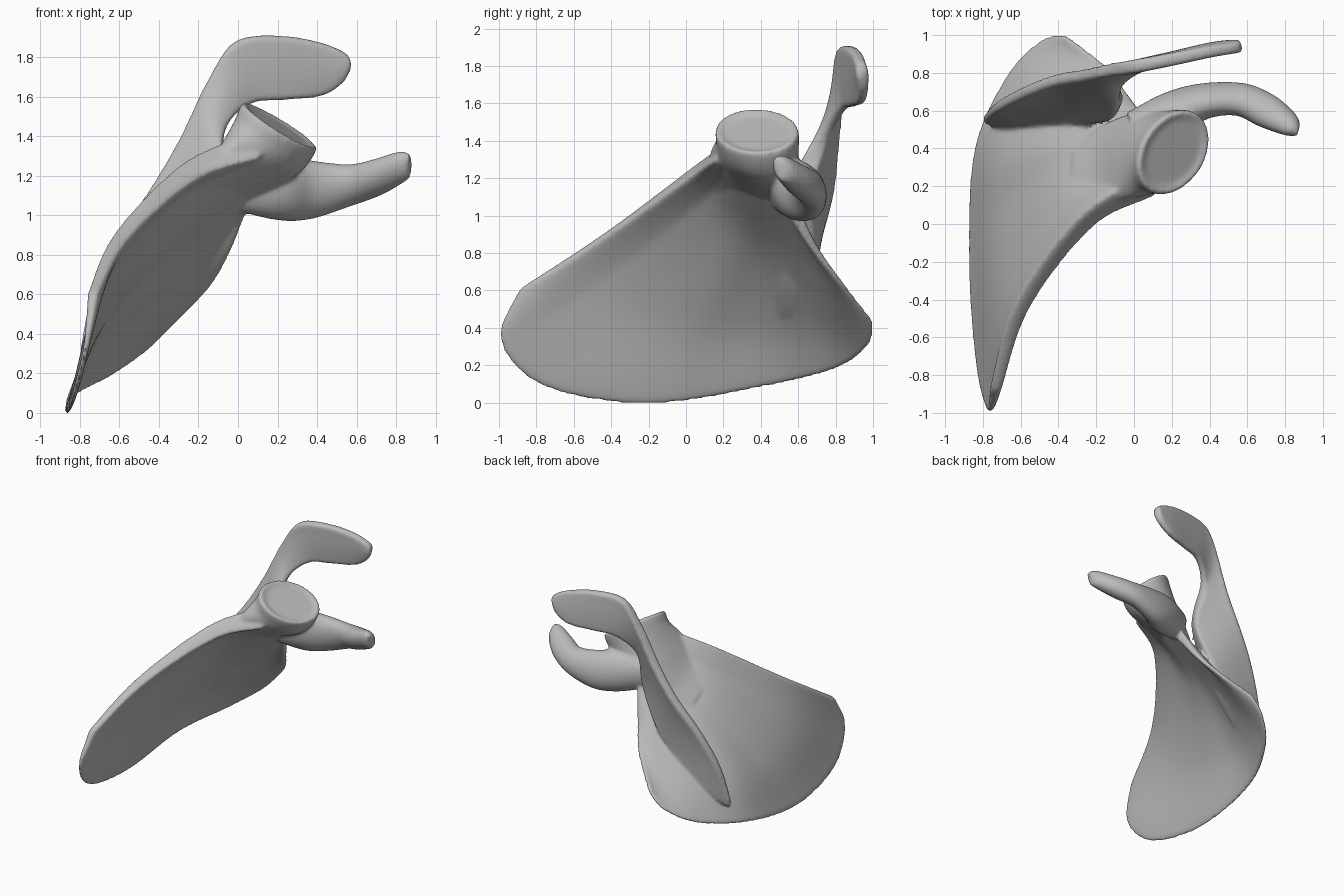
import bpy
import math
from mathutils import Vector

default_cube = bpy.data.objects.get("Cube")
if default_cube:
    bpy.data.objects.remove(default_cube, do_unlink=True)

# One plain bone colour
bone = bpy.data.materials.new("bone_grey")
bone.use_nodes = True
bone_colour = (0.5, 0.5, 0.5, 1)
bone.diffuse_color = bone_colour
bone.node_tree.nodes["Principled BSDF"].inputs["Base Color"].default_value = bone_colour
MAX_THICKNESS = 0.3


def spline(points, u):
    """Smooth curve through all points, with u running from start to end."""
    last = len(points) - 1
    position = min(max(u, 0), 1) * last
    i = min(int(position), last - 1)
    t = position - i
    b, c = points[i], points[i + 1]
    a = points[i - 1] if i > 0 else b * 2 - c
    d = points[i + 2] if i + 2 <= last else c * 2 - b
    slope_b, slope_c = (c - a) / 2, (d - b) / 2
    s = t * t
    q = s * t
    return (b * (2 * q - 3 * s + 1) + slope_b * (q - 2 * s + t)
            + c * (3 * s - 2 * q) + slope_c * (q - s))


def make_object(name, vertices, faces):
    mesh = bpy.data.meshes.new(name)
    mesh.from_pydata(vertices, [], faces)
    mesh.materials.append(bone)
    mesh.update()
    thing = bpy.data.objects.new(name, mesh)
    bpy.context.collection.objects.link(thing)
    return thing


def sheet(name, rows, thickness, across=30, along=16):
    """Curved plate through rows of points, with a thickness rule."""
    rows = [[Vector(p) for p in row] for row in rows]
    vertices, weights = [], []
    for i in range(across + 1):
        for j in range(along + 1):
            u, v = i / across, j / along
            vertices.append(spline([spline(row, v) for row in rows], u))
            weights.append(thickness(u, v) / MAX_THICKNESS)
    width = along + 1
    faces = [(i * width + j, i * width + j + 1,
              (i + 1) * width + j + 1, (i + 1) * width + j)
             for i in range(across) for j in range(along)]
    thing = make_object(name, vertices, faces)
    group = thing.vertex_groups.new(name="thickness")
    for index, weight in enumerate(weights):
        group.add([index], weight, "REPLACE")
    solid = thing.modifiers.new("thickness", "SOLIDIFY")
    solid.thickness = MAX_THICKNESS
    solid.offset = 0
    solid.vertex_group = group.name
    rounded = thing.modifiers.new("rounded_edges", "SUBSURF")
    rounded.levels = rounded.render_levels = 1
    return thing


def tube(name, rings, steps=24, sides=28):
    """Closed body lofted through ellipses (centre, half axis, half axis)."""
    centres, firsts, seconds = [[Vector(p) for p in part] for part in zip(*rings)]
    vertices = []
    for i in range(steps + 1):
        centre, first, second = [spline(part, i / steps)
                                 for part in (centres, firsts, seconds)]
        for k in range(sides):
            angle = math.tau * k / sides
            vertices.append(centre + first * math.cos(angle) + second * math.sin(angle))
    faces = [(i * sides + k, i * sides + (k + 1) % sides,
              (i + 1) * sides + (k + 1) % sides, (i + 1) * sides + k)
             for i in range(steps) for k in range(sides)]
    faces.append(tuple(reversed(range(sides))))
    faces.append(tuple(range(steps * sides, (steps + 1) * sides)))
    return make_object(name, vertices, faces)


# Blade: each row runs from the neck to the outer rim
blade_rows = [
    [(.1, .2, 1.37), (-.24, .01, 1.23), (-.58, -.43, .91), (-.74, -.89, .61)],
    [(.06, .28, 1.28), (-.31, .08, 1.11), (-.65, -.42, .73), (-.77, -1, .33)],
    [(.04, .33, 1.21), (-.37, .15, .98), (-.71, -.25, .52), (-.83, -.76, .08)],
    [(.04, .38, 1.17), (-.39, .28, .86), (-.71, .05, .43), (-.87, -.2, -.01)],
    [(.04, .43, 1.14), (-.38, .42, .8), (-.68, .38, .43), (-.84, .4, .08)],
    [(.04, .5, 1.1), (-.25, .58, .8), (-.52, .68, .45), (-.66, .8, .18)],
    [(.04, .54, 1.08), (-.15, .68, .8), (-.32, .83, .52), (-.48, .98, .31)],
    [(.04, .57, 1.04), (-.03, .68, .84), (-.14, .83, .65), (-.36, 1, .44)],
]


def blade_thickness(u, v):
    border = max(0, 1 - u * 6) * (1 - v * 0.7)
    return 0.028 + 0.12 * border + 0.05 * (1 - v) ** 3


blade = sheet("blade", blade_rows, blade_thickness, across=42, along=24)

# Spine: each row runs from the blade or notch up to the crest
spine_rows = [
    [(-.79, .54, .23), (-.8, .56, .31)],
    [(-.66, .56, .36), (-.74, .62, .6)],
    [(-.46, .58, .55), (-.6, .7, .9)],
    [(-.25, .6, .8), (-.43, .77, 1.15)],
    [(-.08, .6, 1.13), (-.28, .8, 1.4)],
    [(-.07, .74, 1.42), (-.15, .82, 1.68)],
    [(.06, .84, 1.56), (-.02, .83, 1.88)],
    [(.22, .89, 1.58), (.2, .87, 1.91)],
    [(.42, .94, 1.6), (.4, .91, 1.88)],
    [(.53, .95, 1.67), (.53, .93, 1.83)],
    [(.57, .95, 1.75), (.57, .94, 1.79)],
]


def spine_thickness(u, v):
    root = 0.18 * math.sin(math.pi * min(u * 2, 1)) * (1 - v) ** 2
    crest = 0.03 * v ** 4 * math.sin(math.pi * min(u, 0.9))
    plate = (0.045 + 0.025 * math.sin(math.pi * v)) * min(1, 0.5 + u * 4)
    return plate + root + crest


spine = sheet("spine_and_shoulder_tip", spine_rows, spine_thickness, across=40, along=12)

# Neck widening into the shallow socket
neck = tube("neck_and_socket", [
    ((-.32, .28, .97), (0, .12, -.07), (.01, 0, -.01)),
    ((-.17, .32, 1.09), (0, .2, -.12), (.03, 0, -.03)),
    ((-.01, .36, 1.22), (.02, .23, -.11), (.08, 0, -.09)),
    ((.14, .38, 1.34), (.05, .22, -.05), (.15, -.01, -.13)),
    ((.21, .38, 1.45), (.08, .22, -.02), (.17, -.03, -.12)),
    ((.21, .38, 1.44), (.06, .17, -.01), (.13, -.02, -.09)),
])

# Hooked process beside the socket
hook = tube("hooked_process", [
    ((.0, .52, 1.14), (-.04, .07, .03), (0, -.01, .12)),
    ((.2, .58, 1.14), (-.05, .1, .05), (0, -.05, .16)),
    ((.37, .65, 1.13), (-.02, .08, .05), (0, -.05, .14)),
    ((.56, .66, 1.15), (.02, .07, .04), (-.01, -.05, .1)),
    ((.7, .6, 1.19), (.04, .07, .03), (-.02, -.04, .09)),
    ((.82, .53, 1.24), (.03, .05, .02), (-.01, -.03, .08)),
    ((.87, .5, 1.25), (.01, .03, .01), (0, -.02, .06)),
])

# Fuse the parts into one continuous bone with soft joins
bpy.ops.object.select_all(action="DESELECT")
for part in (blade, spine, neck, hook):
    part.select_set(True)
bpy.context.view_layer.objects.active = blade
bpy.ops.object.convert(target="MESH")
bpy.ops.object.join()
blade.name = "shoulder_blade"
fuse = blade.modifiers.new("fuse", "REMESH")
fuse.mode = "VOXEL"
fuse.voxel_size = 0.012
fuse.use_smooth_shade = True
soften = blade.modifiers.new("soften", "SMOOTH")
soften.factor = 0.5
soften.iterations = 8
bpy.ops.object.convert(target="MESH")
bpy.ops.object.shade_smooth_by_angle(angle=math.radians(50))
